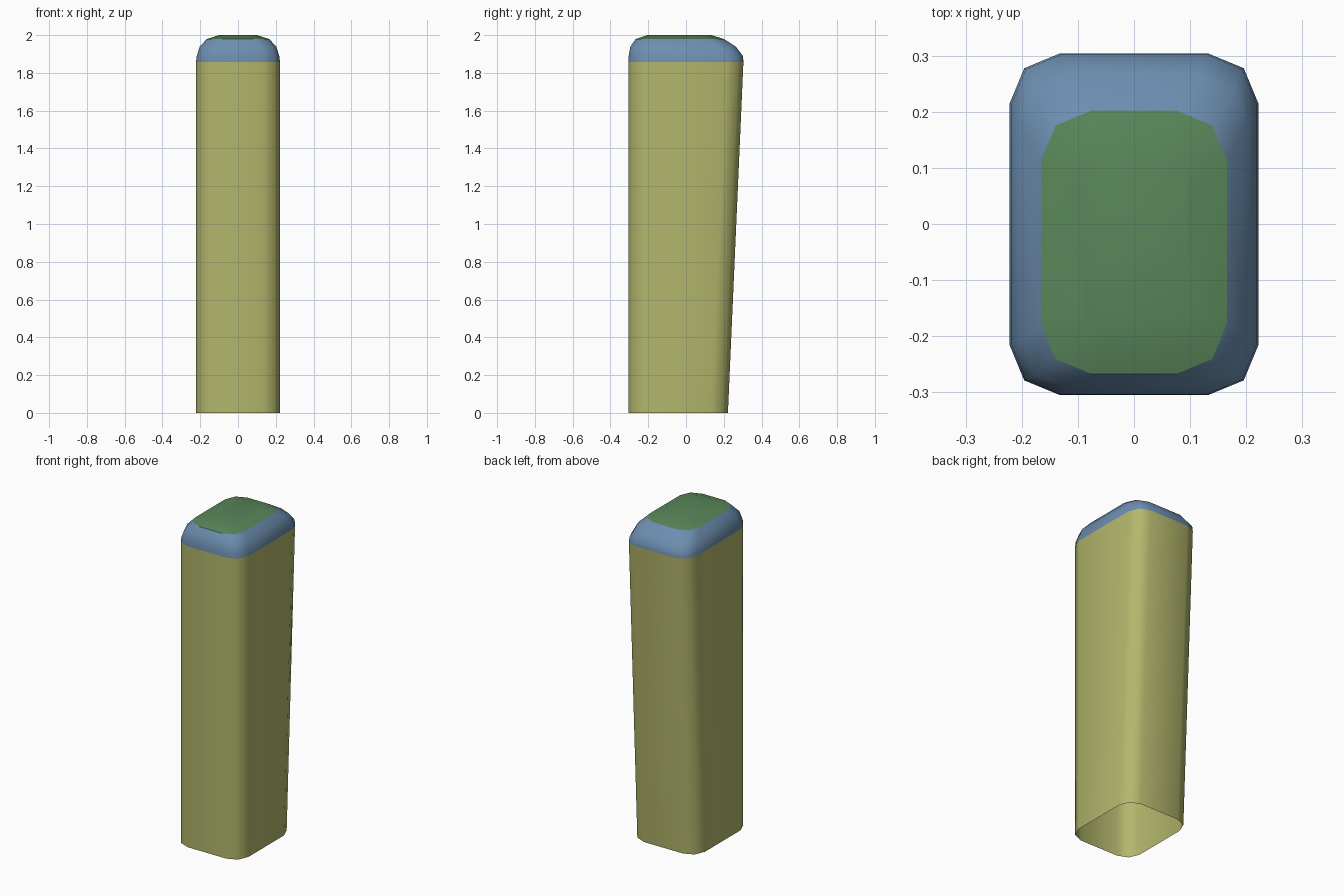
import bpy, math

if "Cube" in bpy.data.objects:
    bpy.data.objects.remove(bpy.data.objects["Cube"])


def ring(hx, y0, y1, r, z):
    """Rounded rectangle with two segments per corner."""
    pts = []
    for i, (sx, y) in enumerate(((1, y1 - r), (-1, y1 - r), (-1, y0 + r), (1, y0 + r))):
        for k in range(3):
            a = math.radians(90 * i + 45 * k)
            pts.append((sx * (hx - r) + r * math.cos(a), y + r * math.sin(a), z))
    return pts


def loft(name, rings, color, cap=False):
    verts = [p for q in rings for p in ring(*q)]
    n = 12
    faces = [(j * n + i, j * n + (i + 1) % n, (j + 1) * n + (i + 1) % n, (j + 1) * n + i)
             for j in range(len(rings) - 1) for i in range(n)]
    if cap:
        faces.append(tuple(range((len(rings) - 1) * n, len(rings) * n)))
    mesh = bpy.data.meshes.new(name)
    mesh.from_pydata(verts, [], faces)
    mesh.shade_smooth()
    obj = bpy.data.objects.new(name, mesh)
    bpy.context.collection.objects.link(obj)
    mat = bpy.data.materials.new(name + "_color")
    mat.diffuse_color = (*color, 1)
    mat.use_nodes = True
    mat.node_tree.nodes["Principled BSDF"].inputs["Base Color"].default_value = mat.diffuse_color
    mesh.materials.append(mat)
    return obj


# shared seams between the parts
shoulder = (0.222, -0.305, 0.304, 0.09, 1.858)
rim = (0.166, -0.267, 0.202, 0.09, 1.979)

# open-bottomed shaft, back wall leaning outwards
loft("shaft", [(0.222, -0.305, 0.222, 0.09, 0), shoulder], (0.45, 0.47, 0.15))

# rounded shoulder band
loft("shoulder_band", [shoulder,
                       (0.219, -0.304, 0.302, 0.09, 1.888),
                       (0.203, -0.295, 0.265, 0.09, 1.938),
                       rim], (0.15, 0.27, 0.43))

# slightly domed top
loft("top_cap", [rim, (0.10, -0.205, 0.135, 0.06, 2.0)], (0.10, 0.24, 0.10), cap=True)
